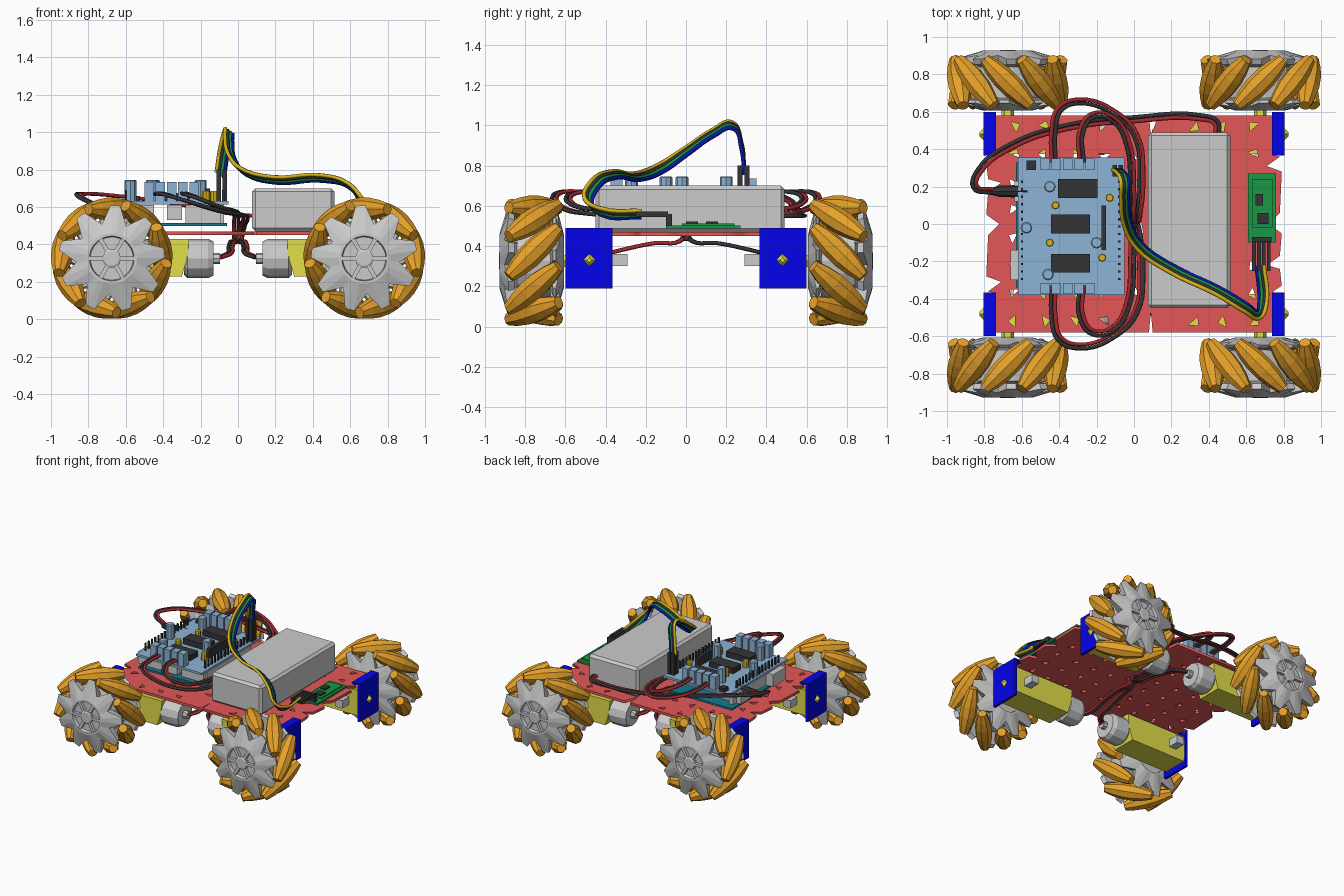
import bpy, bmesh, math, random
from mathutils import Matrix, Vector

if "Cube" in bpy.data.objects:
    bpy.data.objects.remove(bpy.data.objects["Cube"])

random.seed(4)
COL = {"orange": (230, 160, 45), "red": (228, 88, 88), "blue": (12, 12, 235), "yellow": (226, 222, 75),
       "sky": (140, 178, 212), "dark": (55, 55, 58), "wire_red": (165, 45, 50), "green": (30, 150, 70),
       "gold": (215, 180, 30), "navy": (15, 30, 170), "teal": (30, 120, 140), "white": (225, 225, 225)}


def paint(ob, color):
    if color:
        m = bpy.data.materials.get(color) or bpy.data.materials.new(color)
        m.diffuse_color = [(c / 255) ** 2.2 for c in COL[color]] + [1]
        m.use_nodes = True
        m.node_tree.nodes["Principled BSDF"].inputs["Base Color"].default_value = m.diffuse_color
        ob.data.materials.append(m)


def finish(bm, name, color=None, quad=False):
    """Turn a bmesh into an object; quad makes four mirrored copies."""
    for sx, sy in ([(1, 1), (-1, 1), (1, -1), (-1, -1)] if quad else [(1, 1)]):
        b = bm.copy()
        b.transform(Matrix.Diagonal((sx, sy, 1, 1)))
        bmesh.ops.recalc_face_normals(b, faces=b.faces)
        me = bpy.data.meshes.new(name)
        b.to_mesh(me)
        b.free()
        tag = ("_back" if sy > 0 else "_front") + ("_right" if sx > 0 else "_left") if quad else ""
        ob = bpy.data.objects.new(name + tag, me)
        bpy.context.collection.objects.link(ob)
        paint(ob, color)
    bm.free()


def box(bm, x0, x1, y0, y1, z0, z1):
    c = Matrix.Translation(((x0 + x1) / 2, (y0 + y1) / 2, (z0 + z1) / 2))
    bmesh.ops.create_cube(bm, size=1, matrix=c @ Matrix.Diagonal((x1 - x0, y1 - y0, z1 - z0, 1)))


def loft(bm, rings, m=Matrix()):
    vs = [[bm.verts.new(m @ Vector(p)) for p in r] for r in rings]
    n = len(vs[0])
    for a, b in zip(vs, vs[1:]):
        for i in range(n):
            bm.faces.new((a[i], a[(i + 1) % n], b[(i + 1) % n], b[i]))
    bm.faces.new(vs[0])
    bm.faces.new(vs[-1])


def lathe(bm, prof, n, m):
    """Revolve (radius, height) pairs about the local z axis."""
    loft(bm, [[(r * math.cos(2 * math.pi * i / n), r * math.sin(2 * math.pi * i / n), h)
               for i in range(n)] for r, h in prof], m)


def at(x, y, z, axis=None):
    rot = {"X": Matrix.Rotation(math.pi / 2, 4, "Y"), "Y": Matrix.Rotation(-math.pi / 2, 4, "X")}
    return Matrix.Translation((x, y, z)) @ rot.get(axis, Matrix())


def to_mesh(cu, name, color, smooth):
    ob = bpy.data.objects.new(name, cu)
    bpy.context.collection.objects.link(ob)
    bpy.ops.object.select_all(action="DESELECT")
    ob.select_set(True)
    bpy.context.view_layer.objects.active = ob
    bpy.ops.object.convert(target="MESH")
    ob = bpy.context.object
    ob.data.materials.clear()
    if smooth:
        ob.data.shade_smooth()
    paint(ob, color)


def wires(name, pts, colors, r=0.011, gap=0.022, lean=0.0):
    """Parallel tubes along one path, one per colour."""
    pts = [Vector(p) for p in pts]
    for k, color in enumerate(colors):
        cu = bpy.data.curves.new(name, "CURVE")
        cu.dimensions, cu.bevel_depth, cu.bevel_resolution, cu.resolution_u = "3D", r, 1, 5
        cu.use_fill_caps = True
        sp = cu.splines.new("BEZIER")
        sp.bezier_points.add(len(pts) - 1)
        for i, p in enumerate(pts):
            t = (pts[min(i + 1, len(pts) - 1)] - pts[max(i - 1, 0)]).normalized()
            side = t.cross(Vector((0, 0, 1)))
            side = side.normalized() if side.length > 0.35 else Vector((-1, 0, 0))
            off = (side + Vector((0, 0, lean))).normalized() * gap * (k - (len(colors) - 1) / 2)
            b = sp.bezier_points[i]
            b.co = p + off
            b.handle_left_type = b.handle_right_type = "AUTO"
        to_mesh(cu, name + "_" + color, color, True)


# Roller wheels: nine slanted barrels between two star-shaped plates
WX, WY, WZ, N = 0.675, 0.757, 0.325, 9
bm = bmesh.new()
barrel = [(.032, -.175), (.05, -.11), (.061, -.04), (.061, .04), (.05, .11), (.032, .175)]
for k in range(N):
    m = (at(WX, WY, WZ) @ Matrix.Rotation(2 * math.pi * k / N, 4, "Y") @ Matrix.Translation((0, 0, .264))
         @ Matrix.Rotation(-math.pi / 4, 4, "Z") @ Matrix.Rotation(math.pi / 2, 4, "X"))
    lathe(bm, barrel, 8, m)
finish(bm, "wheel_rollers", "orange", True)


def star_ring(r_valley, r_tip, h_valley, h_tip, turn):
    out = []
    for k in range(N):
        for f, r, h in ((-.5, r_valley, h_valley), (-.13, r_tip, h_tip), (.13, r_tip, h_tip)):
            a = 2 * math.pi * (k + f + turn) / N
            out.append((r * math.sin(a), r * math.cos(a), h))
    return out


bm = bmesh.new()
for s, turn in ((1, .6), (-1, -.6)):
    hub = at(WX, WY, WZ, "Y") @ Matrix.Diagonal((1, 1, s, 1))
    d = 1 if s > 0 else .88
    loft(bm, [star_ring(.17, .27, .08, .095, turn), star_ring(.19, .285, .145 * d, .125 * d, turn),
              star_ring(.135, .135, .17 * d, .17 * d, turn), star_ring(.12, .12, .17 * d, .17 * d, turn),
              star_ring(.115, .115, .145 * d, .145 * d, turn)], hub)
lathe(bm, [(.18, -.1), (.18, .1)], 18, at(WX, WY, WZ, "Y"))
lathe(bm, [(.05, .1), (.05, .168), (.04, .173)], 10, at(WX, WY, WZ, "Y"))
for k in range(6):
    m = at(WX, WY, WZ) @ Matrix.Rotation(k * math.pi / 3, 4, "Y")
    bmesh.ops.create_cube(bm, size=1, matrix=m @ Matrix.Translation((.08, .155, 0)) @ Matrix.Diagonal((.09, .025, .022, 1)))
finish(bm, "wheel_hub", None, True)

# Geared motors under the plate, with stub axles and end brackets
bm = bmesh.new()
side = [(.78, .23), (.79, .33), (.78, .43), (.26, .43), (.27, .33), (.30, .23)]
loft(bm, [[(x, y, z) for x, z in side] for y in (.375, .575)])
lathe(bm, [(.06, 0), (.012, .05)], 4, at(.775, .48, .33, "X"))
lathe(bm, [(.035, 0), (.03, .09)], 6, at(WX, .56, WZ, "Y"))
finish(bm, "gearbox", "yellow", True)
bm = bmesh.new()
lathe(bm, [(.085, 0), (.105, .02), (.105, .13), (.09, .16)], 12, at(.29, .475, .325, "X") @ Matrix.Rotation(math.pi, 4, "Y"))
lathe(bm, [(.03, 0), (.03, .04)], 8, at(.095, .475, .325, "X"))
finish(bm, "motor_can", None, True)
bm = bmesh.new()
box(bm, .645, .705, .29, .38, .3, .36)
finish(bm, "inner_axle", "white", True)
bm = bmesh.new()
box(bm, .785, .805, .365, .6, .19, .49)
box(bm, .738, .79, .365, .6, .476, .49)
finish(bm, "motor_bracket", "blue", True)

# Perforated chassis plate: a filled outline with triangular holes
edge = [(.745, -.58), (.745, -.36), (.79, -.33), (.78, -.24), (.71, -.22), (.78, -.17), (.79, -.05), (.72, 0),
        (.78, .06), (.79, .28), (.71, .31), (.78, .36), (.745, .37), (.745, .58)]
loops = [edge + [(.13, .58), (.09, .47), (.08, .58)] + [(-x, -y) for x, y in edge] + [(.08, -.58), (.09, -.47), (.1, -.58)]]
loops.append([(-.04, -.03), (.05, -.05), (.03, .05), (-.02, .06)])
for i in range(9):
    for j in range(8):
        x, y = -.64 + i * .16, -.52 + j * 1.04 / 7
        if abs(x) + abs(y) < .15 or (abs(x - .09) < .1 and abs(y) > .42):
            continue
        a = random.uniform(0, 6.28)
        loops.append([(x + .032 * math.cos(a + t), y + .032 * math.sin(a + t)) for t in (0, 1.7, 3.4)])
cu = bpy.data.curves.new("chassis_plate", "CURVE")
cu.dimensions, cu.fill_mode, cu.extrude = "2D", "BOTH", .01
for lp in loops:
    sp = cu.splines.new("POLY")
    sp.points.add(len(lp) - 1)
    for p, (x, y) in zip(sp.points, lp):
        p.co = (x, y, 0, 1)
    sp.use_cyclic_u = True
to_mesh(cu, "chassis_plate", "red", False)
bpy.context.object.data.transform(Matrix.Translation((0, 0, .46)))

# Battery pack
bm = bmesh.new()
box(bm, .075, .515, -.45, .49, .47, .7)
bmesh.ops.bevel(bm, geom=bm.edges[:], offset=.018, segments=1, affect="EDGES")
finish(bm, "battery_pack")

# Controller board with motor shield stacked on top
PARTS = {
    ("controller_board", "teal"): [(-.63, -.06, -.34, .33, .5, .515)],
    ("motor_shield", "sky"): [(-.62, -.05, -.38, .355, .615, .632)],
    ("terminal_blocks", "sky"): [(-.5 + .06 * i, -.45 + .06 * i, y, y + .06, .63, .735) for i in range(5) for y in (-.375, .29)],
    ("board_sockets", "white"): [(x, x + .035, -.27, .27, .515, .615) for x in (-.6, -.11)]
    + [(-.38, -.3, -.33, -.25, .53, .61)],
    ("chips", "dark"): [(x - .105, x + .105, y - .05, y + .05, .632, .675) for x, y in ((-.3, .19), (-.34, 0), (-.34, -.21))]
    + [(-.575, -.525, .29, .34, .632, .66), (-.175, -.15, -.14, .1, .632, .7)],
    ("header_pins", "dark"): [(x, x + .012, -.3 + .04 * i, -.288 + .04 * i, .63, .69) for i in range(14) for x in (-.605, -.085)],
    ("usb_and_power_jacks", None): [(-.66, -.45, -.3, -.14, .515, .61), (-.64, -.45, .12, .23, .515, .61),
                                    (-.28, -.09, -.3, -.2, .515, .61)],
    ("cable_plugs", "dark"): [(-.115 + .016 * (i % 2) * 2, -.09 + .032 * (i % 2), .255 + .035 * (i // 2), .28 + .035 * (i // 2), .63, .8)
                              for i in range(4)] + [(.632 + .026 * i, .652 + .026 * i, -.25, -.09, .545, .572) for i in range(4)],
    ("radio_board", "green"): [(.61, .76, -.1, .27, .488, .502), (.63, .74, -.02, .24, .5, .512)],
    ("radio_parts", "dark"): [(.65, .69, .1, .16, .51, .522), (.66, .72, .0, .06, .51, .522), (.63, .735, -.1, -.07, .5, .56)],
}
for (name, color), boxes in PARTS.items():
    bm = bmesh.new()
    for b in boxes:
        box(bm, *b)
    finish(bm, name, color)
for name, color, r, h, spots in (
        ("small_capacitors", "gold", .022, .05, [(-.13, .14), (-.17, -.18), (-.42, .1), (-.45, -.1)]),
        ("large_capacitors", "sky", .032, .11, [(-.575, -.02), (-.45, .2), (-.2, -.1), (-.46, -.27)])):
    bm = bmesh.new()
    for x, y in spots:
        lathe(bm, [(r, 0), (r, h), (r * .8, h + .006)], 8, at(x, y, .63))
    finish(bm, name, color)
bm = bmesh.new()
lathe(bm, [(.015, -.78), (.03, -.72), (.035, -.57)], 8, at(0, .175, .6, "X"))
finish(bm, "power_plug", "dark")

# Red and black leads: battery to power plug, then shield to motors
PAIR = ("wire_red", "dark")
wires("battery_lead", [(.44, .47, .55), (.44, .54, .55), (.36, .57, .55), (0, .56, .56), (-.35, .52, .62), (-.65, .42, .66),
                       (-.83, .28, .67), (-.85, .2, .66), (-.76, .175, .61)], PAIR)
for s, tag in ((1, "back"), (-1, "front")):
    wires("outer_lead_" + tag, [(-.43, s * .33, .67), (-.43, s * .5, .67), (-.4, s * .61, .67), (-.3, s * .655, .64),
                                (-.1, s * .59, .58), (.01, s * .47, .56), (.04, s * .25, .54), (.02, s * .03, .48), (.01, 0, .43)], PAIR)
    wires("inner_lead_" + tag, [(-.28, s * .33, .67), (-.28, s * .5, .67), (-.22, s * .58, .65), (-.1, s * .55, .6),
                                (-.03, s * .42, .58), (-.01, s * .2, .56), (-.01, s * .03, .5), (-.01, 0, .43)], PAIR)
    for t in (1, -1):
        wires("motor_lead_" + tag, [(0, 0, .47), (t * .01, s * .03, .425), (t * .03, s * .15, .415), (t * .04, s * .3, .385),
                                    (t * .05, s * .43, .35), (t * .1, s * .475, .33)], PAIR)

# Four-strand ribbon cable arching to the radio board
wires("ribbon_cable", [(-.095, .29, .77), (-.075, .275, .9), (-.05, .23, 1.0), (-.05, .14, .965), (-.035, 0, .87), (.03, -.12, .79),
                       (.2, -.24, .745), (.45, -.36, .755), (.6, -.45, .71), (.665, -.485, .62), (.69, -.42, .57), (.675, -.22, .558)],
      ("navy", "green", "dark", "gold"), r=.011, gap=.017, lean=.8)
